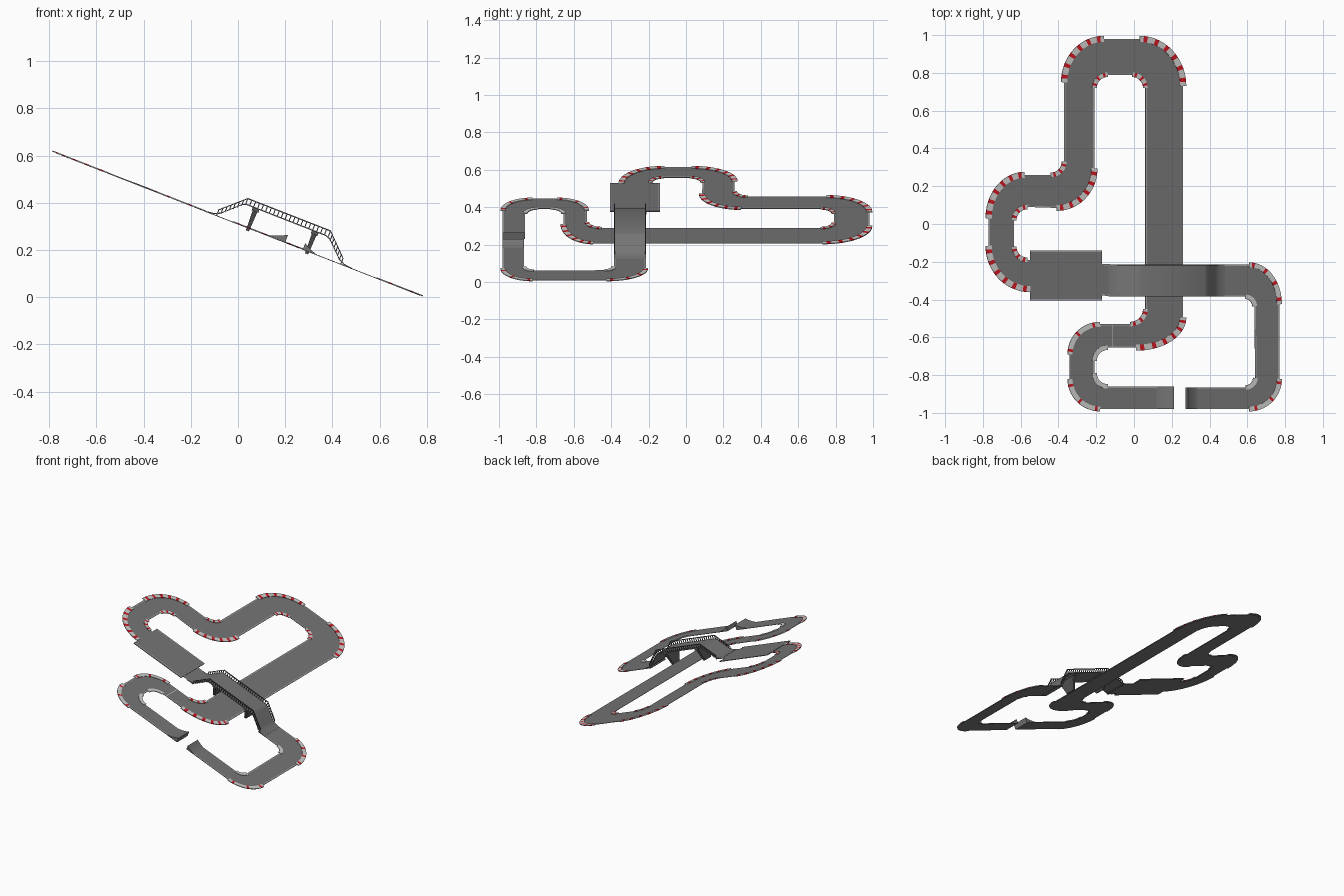
import bpy, bmesh, math
from mathutils import Vector, Matrix

if "Cube" in bpy.data.objects:
    bpy.data.objects.remove(bpy.data.objects["Cube"])

TILT = math.atan(0.391)
K = 1 / math.cos(TILT)          # plan x -> distance along the slope
PLACE = Matrix.Translation((0, 0, 0.311)) @ Matrix.Rotation(TILT, 4, 'Y')


def material(name, rgb):
    m = bpy.data.materials.new(name)
    m.use_nodes = True
    m.diffuse_color = (*rgb, 1)
    bsdf = m.node_tree.nodes["Principled BSDF"]
    bsdf.inputs["Base Color"].default_value = (*rgb, 1)
    bsdf.inputs["Roughness"].default_value = 0.8
    return m


ASPHALT = material("asphalt grey", (0.178, 0.178, 0.178))
PALE = material("kerb pale grey", (0.6, 0.6, 0.59))
RED = material("kerb red", (0.62, 0.008, 0.015))
EDGE = material("edge line grey", (0.36, 0.36, 0.36))
STEEL = material("railing dark grey", (0.1, 0.1, 0.1))


def finish(name, bm, mats, thickness=0, smooth=False):
    mesh = bpy.data.meshes.new(name)
    bm.to_mesh(mesh)
    bm.free()
    for m in mats:
        mesh.materials.append(m)
    if smooth:
        mesh.shade_smooth()
        mesh.set_sharp_from_angle(angle=math.radians(50))
    ob = bpy.data.objects.new(name, mesh)
    ob.matrix_world = PLACE
    bpy.context.collection.objects.link(ob)
    if thickness:
        # the underside takes the last material
        mod = ob.modifiers.new("thickness", 'SOLIDIFY')
        mod.thickness, mod.offset = thickness, -1
        mod.material_offset = len(mats) - 1


def ribbon(bm, left, right, h, rule=lambda i: 0):
    """Strip of quads between two plan polylines, at height h above the slope."""
    rows = [[bm.verts.new((p[0] * K, p[1], h)) for p in pair] for pair in zip(left, right)]
    for i in range(len(rows) - 1):
        (a, b), (c, d) = rows[i], rows[i + 1]
        f = bm.faces.new((a, b, d, c))
        f.material_index = rule(i)


def corner(p, d_in, d_out, r_in, r_out, n):
    """Elliptical fillet of a square corner."""
    p, d_in, d_out = Vector(p), Vector(d_in), Vector(d_out)
    ts = [math.pi / 2 * i / n for i in range(n + 1)]
    return [p - d_in * r_in * (1 - math.sin(t)) + d_out * r_out * (1 - math.cos(t)) for t in ts]


def offset(pts, dist):
    """Shift a polyline sideways, to its left."""
    out = []
    for i, p in enumerate(pts):
        t = (pts[min(i + 1, len(pts) - 1)] - pts[max(i - 1, 0)]).normalized()
        out.append(p + Vector((-t.y, t.x)) * dist)
    return out


def box(bm, u0, u1, y0, y1, h0, h1):
    m = Matrix.Translation(((u0 + u1) / 2, (y0 + y1) / 2, (h0 + h1) / 2))
    m = m @ Matrix.Diagonal((u1 - u0, y1 - y0, h1 - h0, 1))
    bmesh.ops.create_cube(bm, size=1, matrix=m)


def extrude_profile(bm, pts, y0, y1):
    """Solid prism of a (slope distance, height) profile across y."""
    f = bm.faces.new([bm.verts.new((u, y0, h)) for u, h in pts])
    ex = bmesh.ops.extrude_face_region(bm, geom=[f])["geom"]
    bmesh.ops.translate(bm, vec=(0, y1 - y0, 0), verts=[v for v in ex if isinstance(v, bmesh.types.BMVert)])
    bmesh.ops.recalc_face_normals(bm, faces=bm.faces)


E, N, W, S = (1, 0), (0, 1), (-1, 0), (0, -1)
# outer corner, inner corner, direction in, direction out, outer radii, inner radius, red spacing
LOWER = [
    ((-0.34, -0.98), (-0.21, -0.86), W, N, 0.16, 0.16, 0.07, 7),
    ((-0.34, -0.53), (-0.21, -0.655), N, E, 0.16, 0.16, 0.07, 7),
    ((0.26, -0.655), (0.06, -0.53), E, N, 0.25, 0.16, 0.08, 3),
    ((0.26, 0.98), (0.06, 0.79), N, W, 0.25, 0.23, 0.07, 3),
    ((-0.37, 0.98), (-0.21, 0.79), W, S, 0.21, 0.23, 0.07, 3),
    ((-0.21, 0.085), (-0.37, 0.26), S, W, 0.21, 0.2, 0.07, 3),
    ((-0.77, 0.26), (-0.635, 0.09), W, S, 0.19, 0.23, 0.07, 3),
    ((-0.77, -0.345), (-0.635, -0.19), S, E, 0.23, 0.22, 0.07, 3),
]
UPPER = [
    ((0.77, -0.215), (0.638, -0.385), E, S, 0.16, 0.21, 0.05, 5),
    ((0.77, -0.98), (0.642, -0.865), S, W, 0.16, 0.16, 0.05, 7),
]


def build_track(name, corners, start, end):
    """Road slab, its edge lines and the kerbs on each corner."""
    left, right = [Vector(start[0])], [Vector(start[1])]
    kerbs = bmesh.new()
    for outer, inner, di, do, ri, ro, rin, gap in corners:
        turns_left = di[0] * do[1] - di[1] * do[0] > 0
        o, i = corner(outer, di, do, ri, ro, 18), corner(inner, di, do, rin, rin, 18)
        left += i if turns_left else o
        right += o if turns_left else i
        # the outward side of the kerb is a little slimmer on the mostly pale corners
        a, b = (0.016, 0.016) if gap == 3 else (0.012, 0.014)
        if turns_left:
            a, b = b, a
        ribbon(kerbs, offset(o, a), offset(o, -b), 0.003, lambda k: int(k % gap == 1))
        small = corner(inner, di, do, rin, rin, 9)
        ribbon(kerbs, offset(small, 0.012), offset(small, -0.012), 0.003, lambda k: int(gap == 3 and k % 3 == 1))
    left.append(Vector(end[0]))
    right.append(Vector(end[1]))
    road = bmesh.new()
    ribbon(road, left, right, 0)
    finish(name + "_road", road, [ASPHALT], 0.003)
    lines = bmesh.new()
    ribbon(lines, left, offset(left, -0.007), 0.0015)
    ribbon(lines, offset(right, 0.007), right, 0.0015)
    finish(name + "_edge_lines", lines, [EDGE])
    finish(name + "_kerbs", kerbs, [PALE, RED, ASPHALT], 0.005)


build_track("main_loop", LOWER, ((0.2, -0.98), (0.2, -0.86)), ((-0.09, -0.215), (-0.09, -0.385)))
build_track("far_loop", UPPER, ((0.43, -0.215), (0.43, -0.385)), ((0.275, -0.98), (0.275, -0.865)))

# Wide pit area with pale borders
bm = bmesh.new()
ribbon(bm, [(-0.55, -0.14), (-0.17, -0.14)], [(-0.55, -0.405), (-0.17, -0.405)], 0.002)
finish("pit_area", bm, [ASPHALT], 0.005)
bm = bmesh.new()
for y in (-0.14, -0.397):
    ribbon(bm, [(-0.55, y), (-0.17, y)], [(-0.55, y - 0.008), (-0.17, y - 0.008)], 0.004)
finish("pit_borders", bm, [EDGE])

# Start line
bm = bmesh.new()
ribbon(bm, [(-0.116, -0.53), (-0.112, -0.53)], [(-0.116, -0.655), (-0.112, -0.655)], 0.003)
finish("start_line", bm, [PALE])

# Curved take-off and landing ramps at the gap
for name, tip, foot, y1, height in (("takeoff_ramp", 0.2, 0.12, -0.86, 0.033), ("landing_ramp", 0.275, 0.335, -0.865, 0.026)):
    prof = [(K * (foot + (tip - foot) * i / 6), height * (i / 6) ** 1.5 + 0.001) for i in range(7)]
    bm = bmesh.new()
    extrude_profile(bm, prof + [(K * tip, 0.0)], -0.98, y1)
    finish(name, bm, [ASPHALT], smooth=True)

# Bridge deck: flat span with ramps eased into the road at both feet
Y0, Y1, MID = -0.385, -0.215, 0.186
HALF = [(0.33, 0.001), (0.295, 0.006), (0.27, 0.018), (0.2, 0.084), (0.18, 0.092)]
DECK = [(MID - u, h) for u, h in HALF] + [(MID + u, h) for u, h in reversed(HALF)]
bm = bmesh.new()
extrude_profile(bm, DECK + [(u, h - 0.005) for u, h in reversed(DECK)], Y0, Y1)
finish("bridge_deck", bm, [ASPHALT], smooth=True)

# Bridge railings: top bar and close-set posts on both sides
RAIL = 0.025
PATH = [(-0.097, 0.003), (0.0, 0.092), (0.376, 0.092), (0.468, 0.003)]
bm = bmesh.new()
for y in (Y0, Y1 - 0.005):
    top = [(u, h + RAIL) for u, h in PATH]
    extrude_profile(bm, top + [(u, h - 0.005) for u, h in reversed(top)], y, y + 0.005)
    for (ua, ha), (ub, hb), n in zip(PATH, PATH[1:], (7, 21, 7)):
        for i in range(n + 1):
            u, h = ua + (ub - ua) * i / n, ha + (hb - ha) * i / n
            box(bm, u - 0.002, u + 0.002, y, y + 0.005, h - 0.003, h + RAIL)
finish("bridge_railings", bm, [STEEL])

# Bridge piers: tapered walls with a cap
bm = bmesh.new()
for u in (0.048, 0.317):
    wall = bmesh.ops.create_cube(bm, size=1)["verts"]
    for v in wall:
        up = v.co.z > 0
        v.co = (u + v.co.x * (0.022 if up else 0.014), -0.3 + v.co.y * (0.15 if up else 0.07), 0.088 if up else -0.013)
    box(bm, u - 0.015, u + 0.015, -0.378, -0.222, 0.074, 0.088)
finish("bridge_piers", bm, [STEEL])
